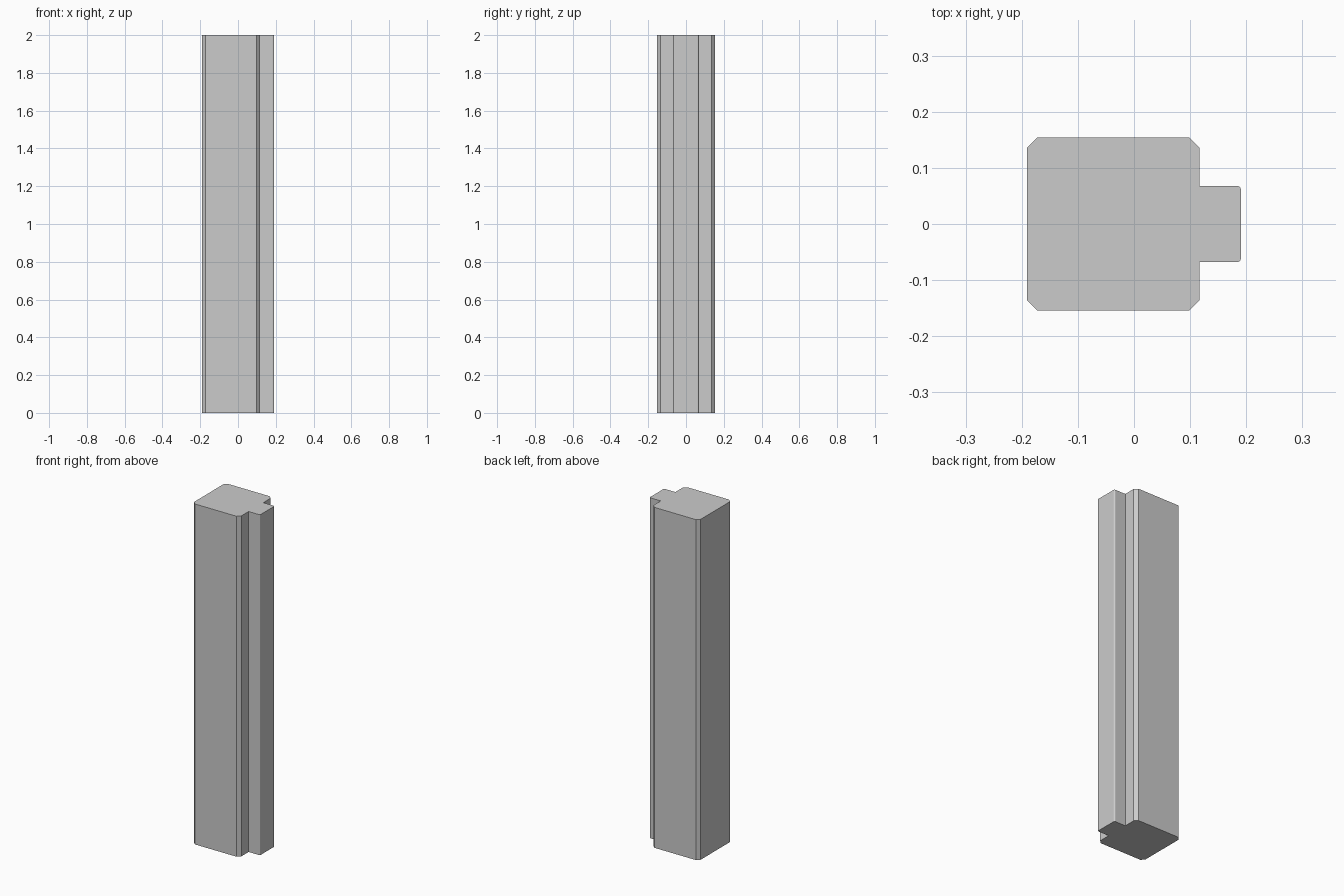
import bpy, bmesh
from math import sin, cos, pi

if "Cube" in bpy.data.objects:
    bpy.data.objects.remove(bpy.data.objects["Cube"])

HEIGHT = 2.0
X0, X1, X2 = -0.1905, 0.1165, 0.1905   # body back, body front, tongue tip
BODY, TONGUE = 0.154, 0.068            # half widths
CHAMFER, ROUND = 0.018, 0.007

# upper half of the cross-section: rounded tongue corner, step, chamfered body
half = [(X2 - ROUND + ROUND * cos(a), TONGUE - ROUND + ROUND * sin(a))
        for a in (i * pi / 6 for i in range(4))]
half += [(X1, TONGUE), (X1, BODY - CHAMFER), (X1 - CHAMFER, BODY),
         (X0 + CHAMFER, BODY), (X0, BODY - CHAMFER)]
profile = half + [(x, -y) for x, y in reversed(half)]

# extrude the full section into the post
bm = bmesh.new()
face = bm.faces.new([bm.verts.new((x, y, 0)) for x, y in profile])
top = bmesh.ops.extrude_face_region(bm, geom=[face], use_keep_orig=True)
bmesh.ops.translate(bm, vec=(0, 0, HEIGHT),
                    verts=[v for v in top["geom"] if isinstance(v, bmesh.types.BMVert)])
bmesh.ops.recalc_face_normals(bm, faces=bm.faces)

mesh = bpy.data.meshes.new("tongued_post")
bm.to_mesh(mesh)
bm.free()
post = bpy.data.objects.new("tongued_post", mesh)
bpy.context.collection.objects.link(post)
